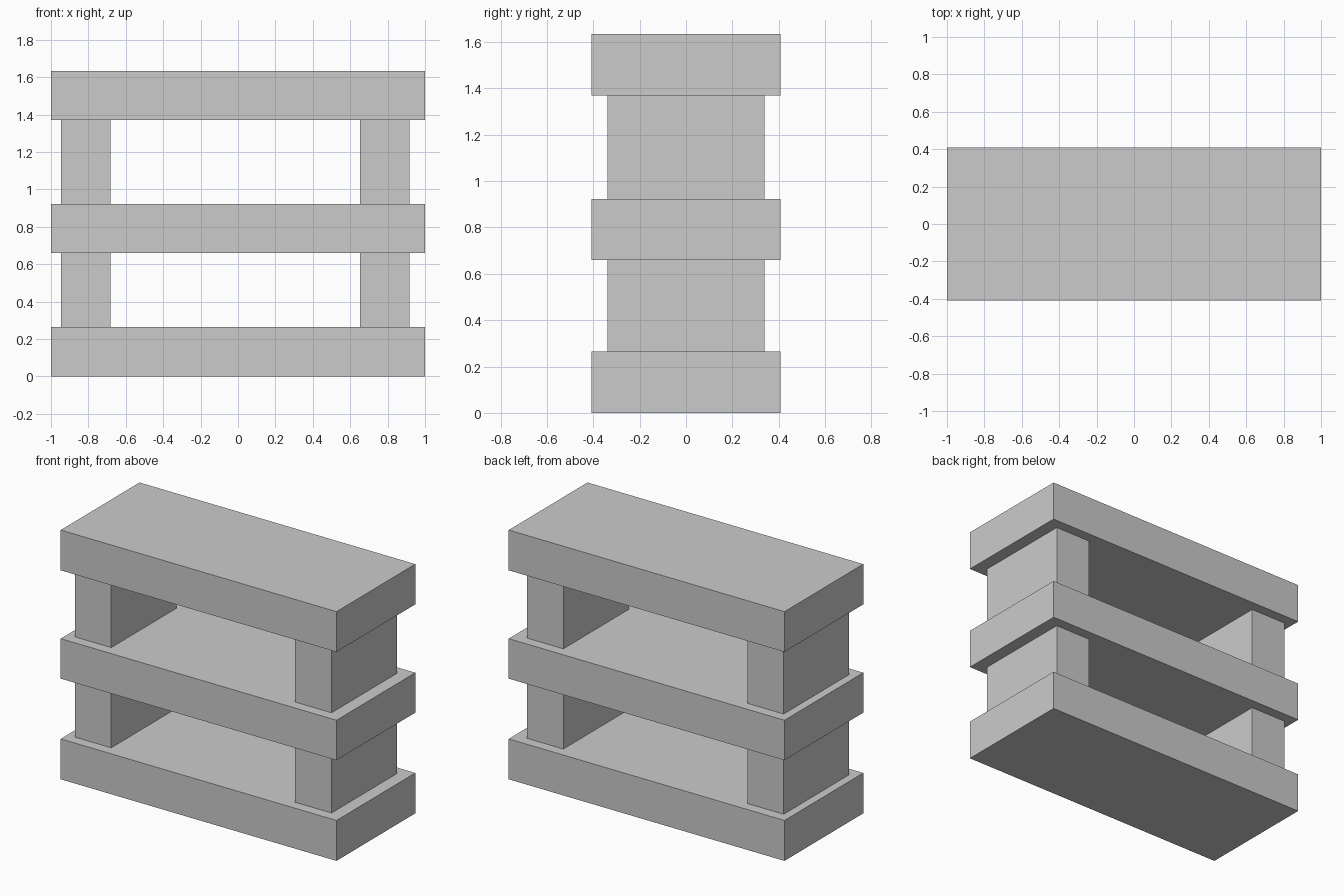
import bpy

if "Cube" in bpy.data.objects:
    bpy.data.objects.remove(bpy.data.objects["Cube"])


def box(name, x, y, z):
    """Add a box spanning the given (min, max) ranges."""
    spans = (x, y, z)
    bpy.ops.mesh.primitive_cube_add(size=1, location=[(a + b) / 2 for a, b in spans])
    obj = bpy.context.object
    obj.name = name
    obj.scale = [b - a for a, b in spans]
    bpy.ops.object.transform_apply(location=False, rotation=False, scale=True)
    return obj


# Three identical horizontal slabs
slabs = {"bottom": (0.0, 0.265), "middle": (0.66, 0.922), "top": (1.37, 1.634)}
for level, z in slabs.items():
    box(f"{level}_shelf", (-1, 1), (-0.408, 0.408), z)

# Upright supports between the slabs, slightly offset to the left
sides = {"left": (-0.946, -0.682), "right": (0.652, 0.916)}
gaps = {"lower": (0.265, 0.66), "upper": (0.922, 1.37)}
for level, z in gaps.items():
    for side, x in sides.items():
        box(f"{level}_{side}_support", x, (-0.339, 0.339), z)
